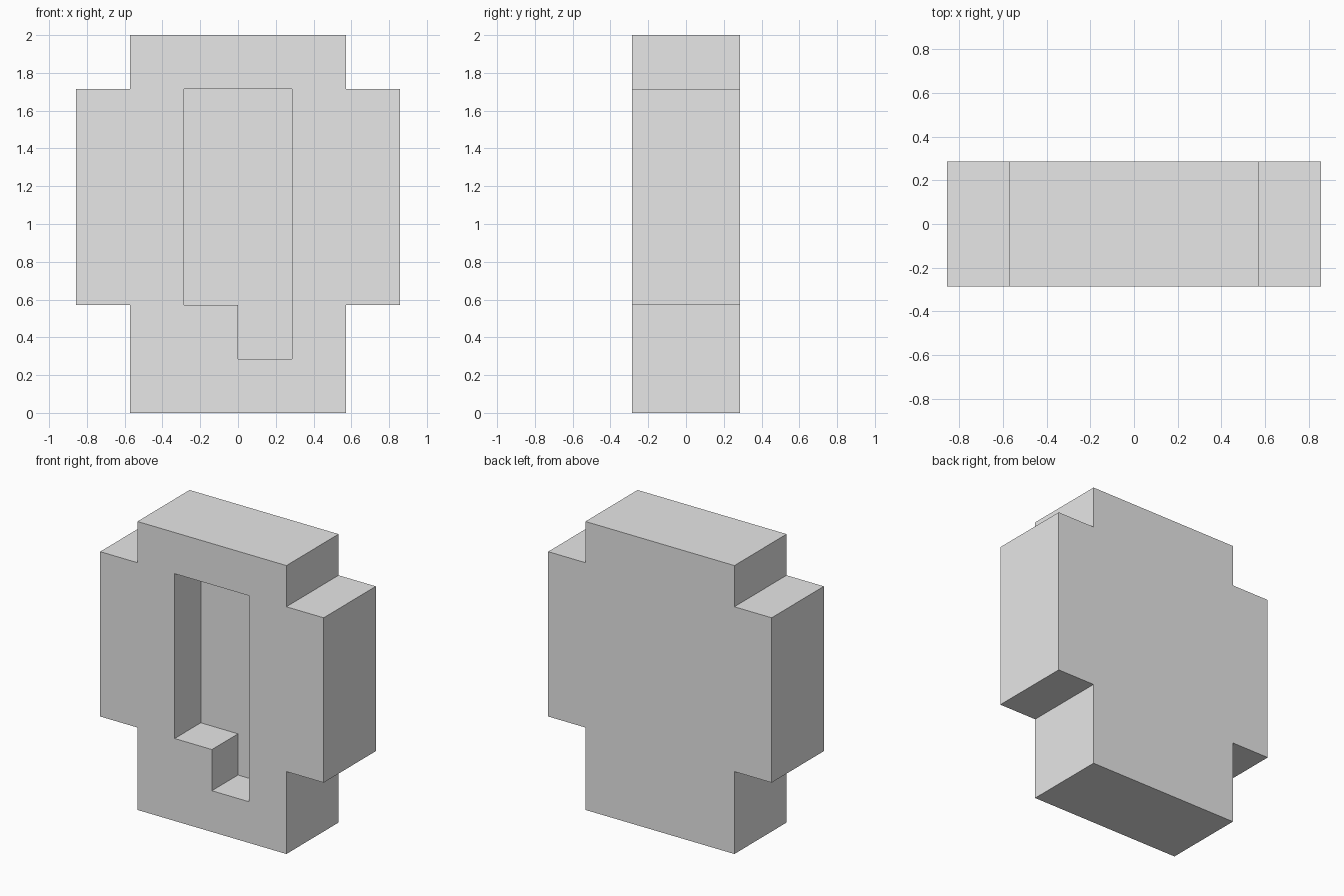
import bpy
import bmesh

cube = bpy.data.objects.get("Cube")
if cube:
    bpy.data.objects.remove(cube, do_unlink=True)

U = 2 / 7  # grid unit: the model is seven units tall

grey = bpy.data.materials.new("light grey")
grey.use_nodes = True
grey.diffuse_color = (0.8, 0.8, 0.8, 1)
grey.node_tree.nodes["Principled BSDF"].inputs["Base Color"].default_value = (0.8, 0.8, 0.8, 1)


def slab(name, outline, y_front, y_back):
    """Extrude an (x, z) outline, in grid units, from front to back."""
    bm = bmesh.new()
    face = bm.faces.new([bm.verts.new((x * U, y_front * U, z * U)) for x, z in outline])
    ext = bmesh.ops.extrude_face_region(bm, geom=[face], use_keep_orig=True)
    verts = [v for v in ext["geom"] if isinstance(v, bmesh.types.BMVert)]
    bmesh.ops.translate(bm, verts=verts, vec=(0, (y_back - y_front) * U, 0))
    bmesh.ops.recalc_face_normals(bm, faces=bm.faces)
    mesh = bpy.data.meshes.new(name)
    bm.to_mesh(mesh)
    bm.free()
    mesh.materials.append(grey)
    obj = bpy.data.objects.new(name, mesh)
    bpy.context.collection.objects.link(obj)
    return obj


# Body: stepped block, right half of the outline mirrored to the left
half = [(2, 0), (2, 2), (3, 2), (3, 6), (2, 6), (2, 7)]
body = slab("stepped_body", half + [(-x, z) for x, z in reversed(half)], -1, 1)

# Recess: notched pocket sunk halfway into the front
pocket = [(-1, 2), (0, 2), (0, 1), (1, 1), (1, 6), (-1, 6)]
cutter = slab("recess_cutter", pocket, -2, 0)

cut = body.modifiers.new("recess", 'BOOLEAN')
cut.operation = 'DIFFERENCE'
cut.solver = 'EXACT'
cut.object = cutter
bpy.context.view_layer.objects.active = body
bpy.ops.object.modifier_apply(modifier=cut.name)
bpy.data.objects.remove(cutter, do_unlink=True)
